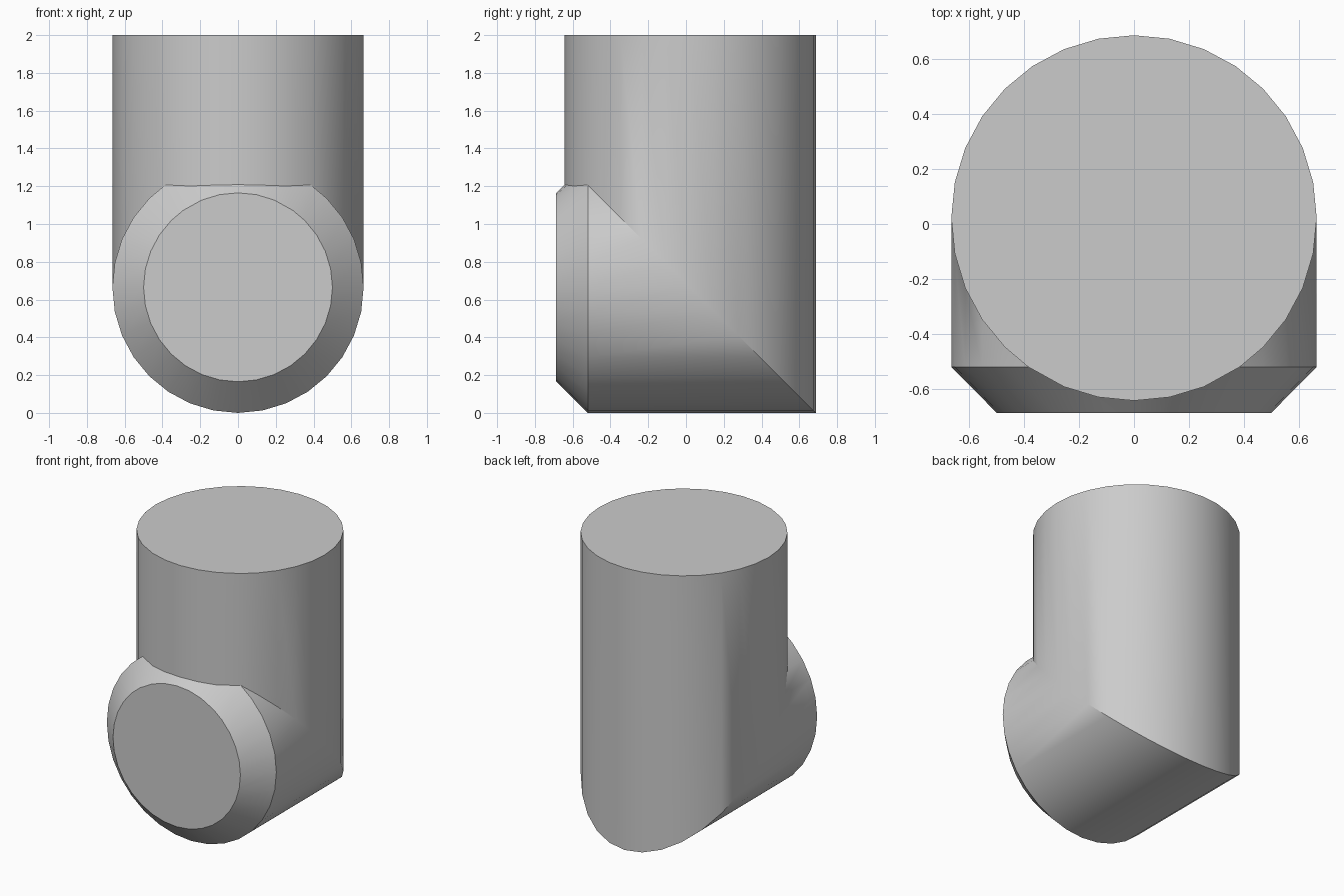
import bpy, bmesh
from math import sin, cos, pi, asin, sqrt

if "Cube" in bpy.data.objects:
    bpy.data.objects.remove(bpy.data.objects["Cube"])

SIDES = 32
R = 0.665            # pipe radius; also height of the horizontal axis
YC = 0.022           # y of the vertical axis
Y_RIM, Y_CAP, R_CAP = -0.52, -0.687, 0.5   # chamfered front end
TOP = 2.0

# Angles round the pipe, with two snapped to the exact rim/wall corner
corner = asin((YC - Y_RIM) / R)
angles = [2 * pi * i / SIDES for i in range(SIDES)]
angles[5], angles[11] = corner, pi - corner

# Rings: front cap, chamfer rim, mitred elbow, top
cap, rim, elbow, top = [], [], [], []
for t in angles:
    x, h = R * cos(t), R * sin(t)
    y = YC - h
    cap.append((R_CAP * cos(t), Y_CAP, R + R_CAP * sin(t)))
    top.append((x, y, TOP))
    if y < Y_RIM + 1e-6:
        # chamfer runs straight into the vertical wall
        rc = R - (Y_RIM - y) * (R - R_CAP) / (Y_RIM - Y_CAP)
        p = (x, y, R + sqrt(rc * rc - x * x))
        rim.append(p)
        elbow.append(p)
    else:
        rim.append((x, Y_RIM, R + h))
        elbow.append((x, y, R + h))

bm = bmesh.new()
rings = [[bm.verts.new(p) for p in ring] for ring in (cap, rim, elbow, top)]
for a, b in zip(rings, rings[1:]):
    for i in range(SIDES):
        j = (i + 1) % SIDES
        bm.faces.new((a[i], a[j], b[j], b[i]))
bm.faces.new(rings[0])
bm.faces.new(rings[-1])
bmesh.ops.remove_doubles(bm, verts=bm.verts, dist=1e-5)
bmesh.ops.recalc_face_normals(bm, faces=bm.faces)

mesh = bpy.data.meshes.new("pipe_elbow")
bm.to_mesh(mesh)
bm.free()
pipe = bpy.data.objects.new("pipe_elbow", mesh)
bpy.context.collection.objects.link(pipe)
bpy.context.view_layer.objects.active = pipe
pipe.select_set(True)
bpy.ops.object.shade_smooth_by_angle(angle=pi / 6)
